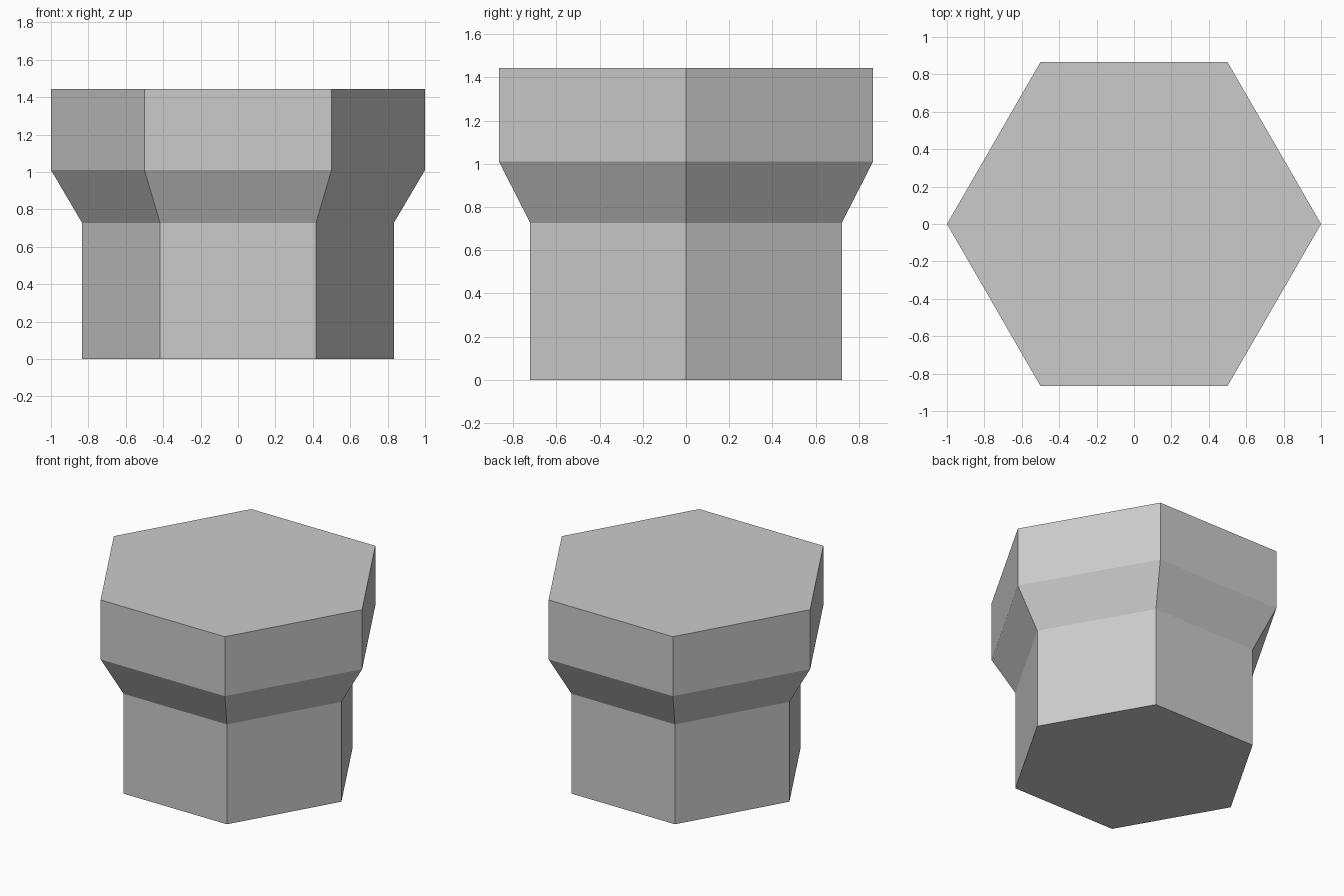
import bpy
import bmesh
from math import cos, sin, tau

cube = bpy.data.objects.get("Cube")
if cube:
    bpy.data.objects.remove(cube, do_unlink=True)

# Single plain grey material
grey = bpy.data.materials.new("plain_grey")
grey.use_nodes = True
colour = (0.6, 0.6, 0.6, 1.0)
grey.diffuse_color = colour
grey.node_tree.nodes["Principled BSDF"].inputs["Base Color"].default_value = colour


def hex_loft(name, profile, sides=6):
    """Closed prism lofted through (radius, height) rings, corners on +x and -x."""
    bm = bmesh.new()
    rings = [[bm.verts.new((r * cos(tau * i / sides), r * sin(tau * i / sides), z))
              for i in range(sides)] for r, z in profile]
    bm.faces.new(rings[0][::-1])
    bm.faces.new(rings[-1])
    for low, high in zip(rings, rings[1:]):
        for i in range(sides):
            j = (i + 1) % sides
            bm.faces.new((low[i], low[j], high[j], high[i]))
    mesh = bpy.data.meshes.new(name)
    bm.to_mesh(mesh)
    bm.free()
    mesh.materials.append(grey)
    obj = bpy.data.objects.new(name, mesh)
    bpy.context.collection.objects.link(obj)
    return obj


# Narrow shaft, flared collar and wide head in one closed shell
hex_loft("hexagonal_post", [(0.833, 0), (0.833, 0.727), (1, 1.01), (1, 1.443)])
